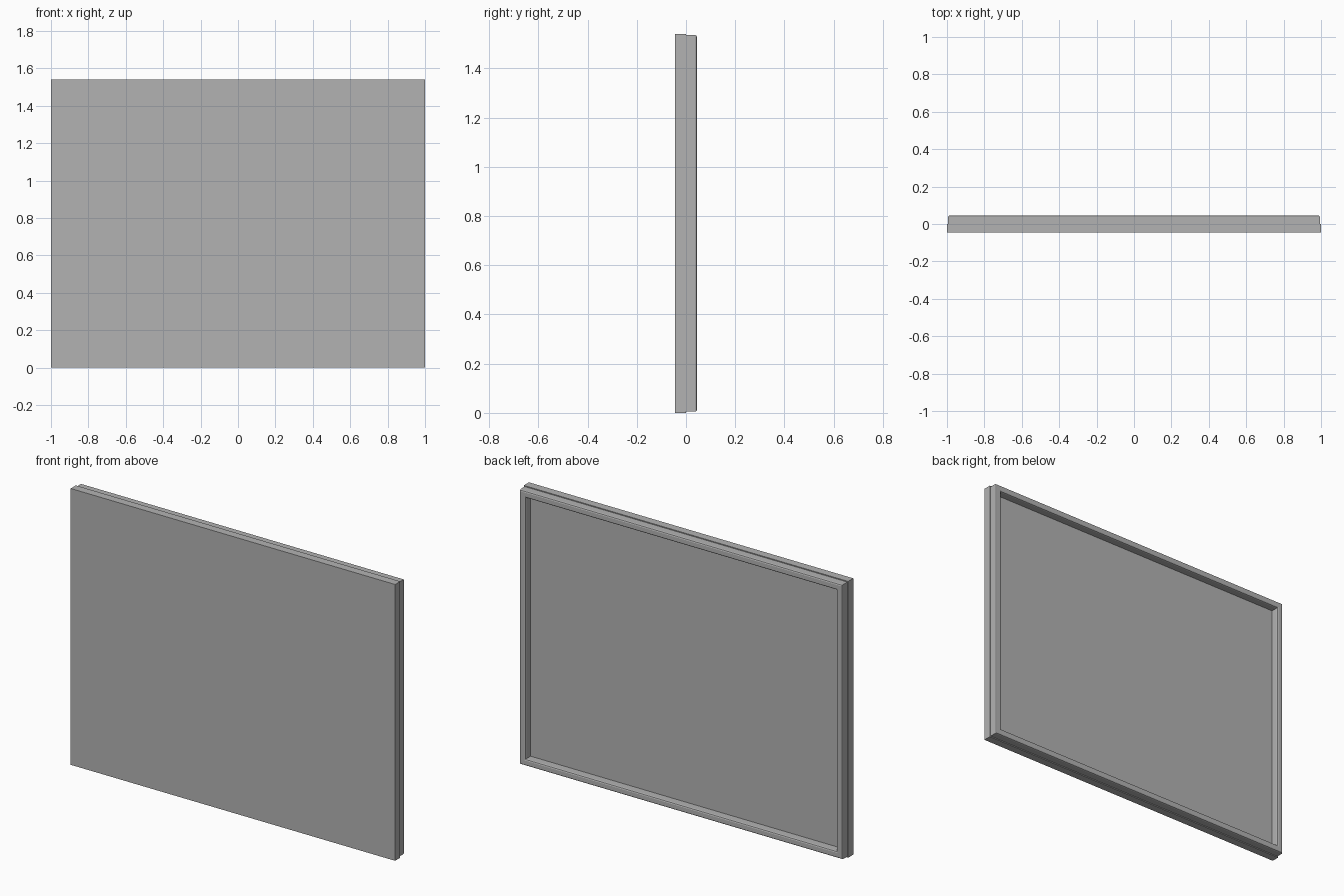
import bpy, bmesh

HALF_W, HEIGHT, HALF_D = 1.0, 1.54, 0.045
EASE = 0.008  # size of the rounded rim edges

cube = bpy.data.objects.get("Cube")
if cube:
    bpy.data.objects.remove(cube, do_unlink=True)

grey = bpy.data.materials.new("plain grey")
grey.use_nodes = True
colour = (0.45, 0.45, 0.45, 1)
grey.diffuse_color = colour
grey.node_tree.nodes["Principled BSDF"].inputs["Base Color"].default_value = colour


def add_part(name, bm):
    bmesh.ops.recalc_face_normals(bm, faces=bm.faces)
    mesh = bpy.data.meshes.new(name)
    bm.to_mesh(mesh)
    bm.free()
    mesh.materials.append(grey)
    obj = bpy.data.objects.new(name, mesh)
    bpy.context.collection.objects.link(obj)
    return obj


def rectangle(bm, inset, y):
    """Four corner vertices of an upright rectangle inset from the outline."""
    x, low, high = HALF_W - inset, inset, HEIGHT - inset
    return [bm.verts.new((px, y, pz))
            for px, pz in ((-x, low), (x, low), (x, high), (-x, high))]


def join_loops(bm, a, b):
    for i in range(4):
        j = (i + 1) % 4
        bm.faces.new((a[i], a[j], b[j], b[i]))


# Solid front panel
bm = bmesh.new()
front, back = rectangle(bm, 0, -HALF_D), rectangle(bm, 0, 0)
join_loops(bm, front, back)
bm.faces.new(front)
bm.faces.new(back)
add_part("front_panel", bm)

# Raised rim behind the panel: a cross-section carried round the four corners
OUTER, INNER = 0.005, 0.042
mid = EASE * 0.3
section = [(OUTER, 0), (OUTER, HALF_D - EASE), (OUTER + mid, HALF_D - mid),
           (OUTER + EASE, HALF_D), (INNER - EASE, HALF_D),
           (INNER - mid, HALF_D - mid), (INNER, HALF_D - EASE), (INNER, 0)]
bm = bmesh.new()
loops = [rectangle(bm, inset, y) for inset, y in section]
for a, b in zip(loops, loops[1:] + loops[:1]):
    join_loops(bm, a, b)
add_part("back_rim", bm)
